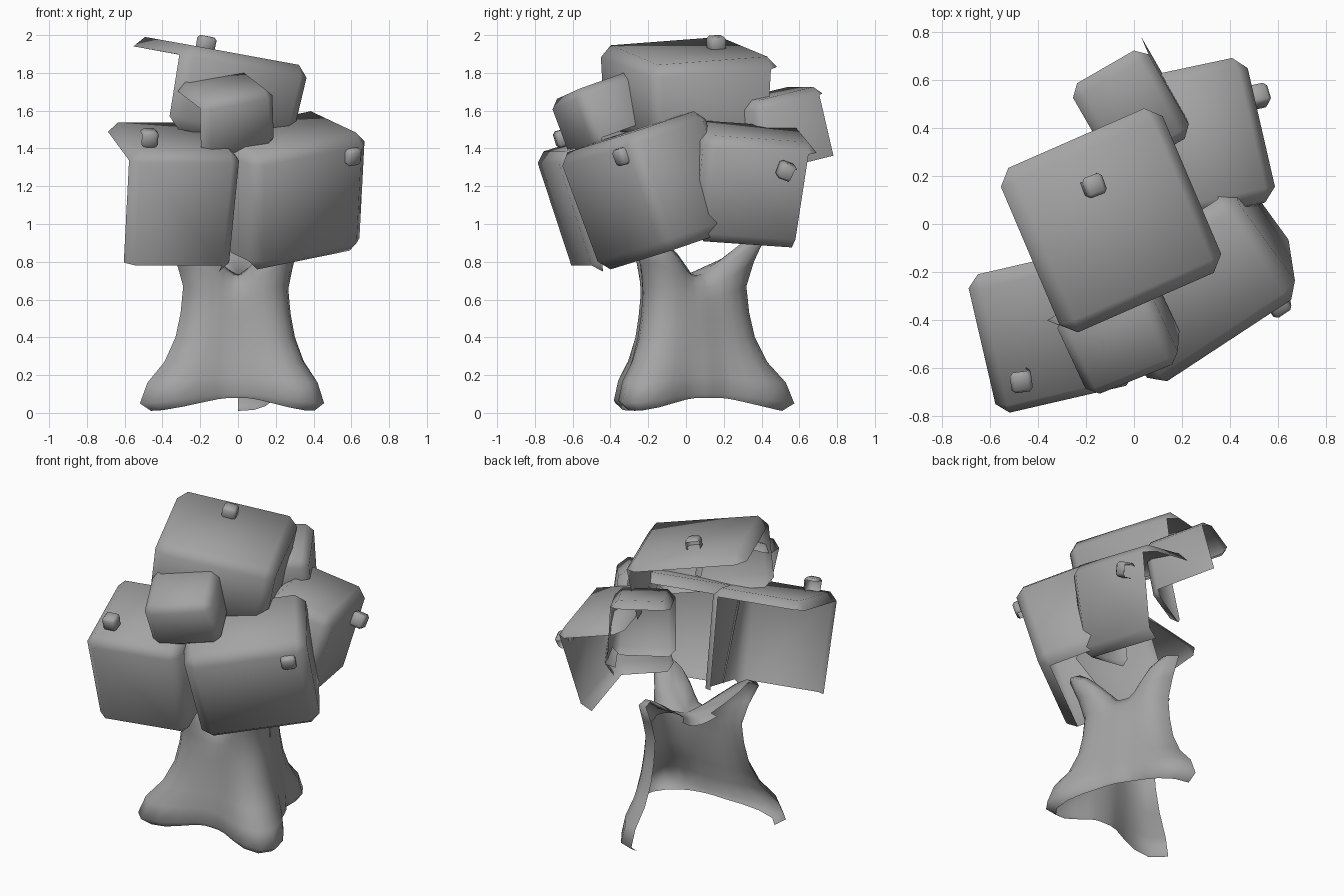
import bpy, bmesh
from math import radians, cos, sin, pi
from mathutils import Vector, Matrix

if "Cube" in bpy.data.objects:
    bpy.data.objects.remove(bpy.data.objects["Cube"])

VIEW = Vector((1, -1, 1)).normalized()   # open shells: only this side is kept

GREY = bpy.data.materials.new("dark_grey")
GREY.diffuse_color = (0.37, 0.37, 0.37, 1)
GREY.use_nodes = True
GREY.node_tree.nodes["Principled BSDF"].inputs["Base Color"].default_value = GREY.diffuse_color


def finish(bm, name):
    for f in bm.faces:
        f.smooth = True
    me = bpy.data.meshes.new(name)
    bm.to_mesh(me)
    bm.free()
    me.materials.append(GREY)
    ob = bpy.data.objects.new(name, me)
    bpy.context.collection.objects.link(ob)
    return ob


def block(name, centre, size, yaw, pitch, roll, bevel, taper=0.95, limit=-0.15):
    """Chamfered box shell, slightly narrower at its bottom, open at the back."""
    bm = bmesh.new()
    bmesh.ops.create_cube(bm, size=1)
    for v in bm.verts:
        k = taper if v.co.z < 0 else 1
        v.co = Vector((v.co.x * size[0] * k, v.co.y * size[1] * k, v.co.z * size[2]))
    bmesh.ops.bevel(bm, geom=bm.edges[:], offset=bevel, segments=1,
                    profile=0.5, affect='EDGES')
    rot = (Matrix.Rotation(radians(yaw), 4, 'Z')
           @ Matrix.Rotation(radians(pitch), 4, 'X')
           @ Matrix.Rotation(radians(roll), 4, 'Y'))
    bm.transform(Matrix.Translation(centre) @ rot)
    bm.normal_update()
    hidden = [f for f in bm.faces
              if f.normal.dot(VIEW) < (limit - 0.15 if len(f.verts) == 3 else limit)]
    bmesh.ops.delete(bm, geom=hidden, context='FACES')
    return finish(bm, name)


# Foliage blocks
block("foliage_top", (-0.125, 0.015, 1.695), (0.75, 0.75, 0.45), 23, 4, 9.5, 0.06)
block("foliage_left", (-0.36, -0.36, 1.14), (0.60, 0.62, 0.67), 13, 17, 0, 0.05)
block("foliage_right", (0.24, -0.19, 1.175), (0.75, 0.54, 0.66), 36, 15.5, -10, 0.06, 0.95, -0.36)
block("foliage_back", (0.27, 0.33, 1.21), (0.62, 0.44, 0.58), 102, 14, 4, 0.055, 0.95, -0.29)
block("foliage_small_front", (-0.065, -0.44, 1.58), (0.42, 0.38, 0.33), 25, 18, -10, 0.045, 1.0)
block("foliage_small_back", (-0.03, 0.50, 1.485), (0.36, 0.43, 0.42), 30, 12, 0, 0.045, 1.07)

# Little cube fruits on the blocks
fruits = [((-0.17, 0.16, 1.95), 20, 4, 10), ((-0.47, -0.65, 1.455), 8, 15, 0),
          ((0.60, -0.33, 1.36), 36, 16, -9), ((0.515, 0.53, 1.28), 102, 14, 20)]
for i, (c, yaw, pitch, roll) in enumerate(fruits):
    block(f"fruit_{i + 1}", c, (0.09, 0.09, 0.09), yaw, pitch, roll, 0.015, 0.95, -0.4)

# Trunk: (radius, height, sharpness) along a root/branch, (radius, height) in the valleys
RIDGE = [(0.51, 0.01, 4), (0.575, 0.05, 4), (0.53, 0.16, 3.8), (0.43, 0.27, 3.2),
         (0.365, 0.40, 2.8), (0.335, 0.53, 2.8), (0.32, 0.67, 2.8), (0.36, 0.80, 3),
         (0.42, 0.93, 3.5), (0.36, 0.95, 3.5), (0.22, 0.83, 3)]
VALLEY = [(0.28, 0.08), (0.29, 0.10), (0.285, 0.19), (0.265, 0.29), (0.245, 0.40),
          (0.235, 0.50), (0.225, 0.60), (0.21, 0.66), (0.17, 0.72), (0.13, 0.73),
          (0.08, 0.73)]
LOBES = [(radians(88), 1.0), (radians(213), 1.05), (radians(325), 0.93)]
SIDES = 36


def lobe(a, power):
    """Blend weight and length factor of the nearest root at angle a."""
    d, scale = min((abs((a - l + pi) % (2 * pi) - pi), s) for l, s in LOBES)
    return max(0.0, cos(min(1.5 * d, pi / 2))) ** power, scale


bm = bmesh.new()
rings = []
for (r1, z1, power), (r0, z0) in zip(RIDGE, VALLEY):
    ring = []
    for i in range(SIDES):
        a = 2 * pi * i / SIDES
        w, scale = lobe(a, power)
        r, z = r0 + (r1 * scale - r0) * w, z0 + (z1 - z0) * w
        ring.append(bm.verts.new((r * cos(a), r * sin(a), z)))
    rings.append(ring)
for lo, hi in zip(rings, rings[1:]):
    for i in range(SIDES):
        j = (i + 1) % SIDES
        bm.faces.new((lo[i], lo[j], hi[j], hi[i]))
hub = bm.verts.new((0, 0, 0.73))
for i in range(SIDES):
    bm.faces.new((rings[-1][i], rings[-1][(i + 1) % SIDES], hub))
bm.normal_update()
# Opening between the left and rear roots
gap = Vector((-0.87, 0.5, 0))
bmesh.ops.delete(bm, context='FACES', geom=[
    f for f in bm.faces
    if f.normal.dot(gap) > 0.5 and f.calc_center_median().dot(gap) > 0.04])
trunk = finish(bm, "trunk")
